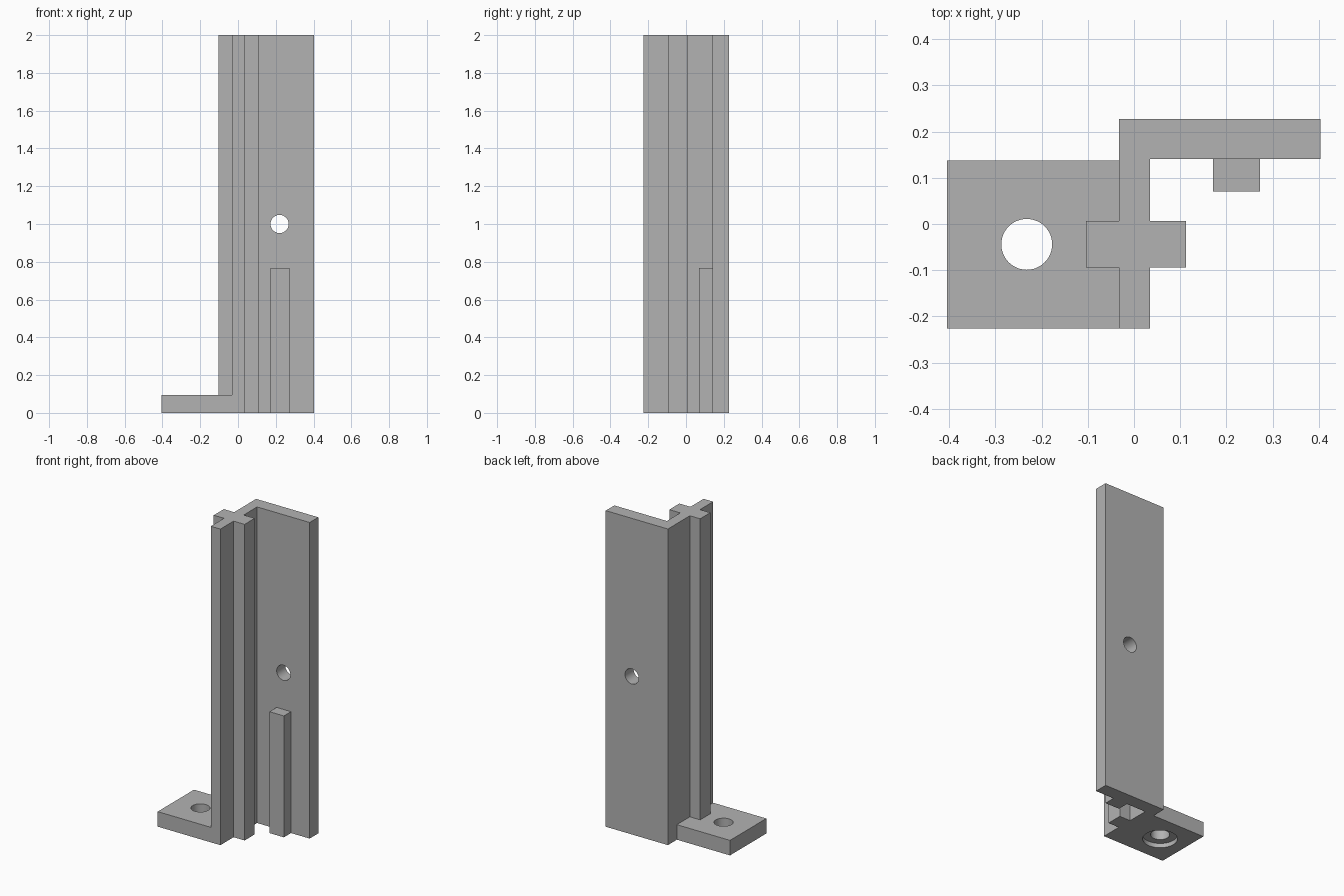
import bpy, bmesh
from mathutils import Matrix

if "Cube" in bpy.data.objects:
    bpy.data.objects.remove(bpy.data.objects["Cube"])

grey = bpy.data.materials.new("plain_grey")
grey.diffuse_color = (0.45, 0.45, 0.45, 1)
grey.use_nodes = True
grey.node_tree.nodes["Principled BSDF"].inputs["Base Color"].default_value = grey.diffuse_color


def make_object(name, bm):
    bmesh.ops.recalc_face_normals(bm, faces=bm.faces)
    mesh = bpy.data.meshes.new(name)
    bm.to_mesh(mesh)
    bm.free()
    mesh.materials.append(grey)
    obj = bpy.data.objects.new(name, mesh)
    bpy.context.collection.objects.link(obj)
    return obj


def prism(name, outline, z0, z1):
    bm = bmesh.new()
    face = bm.faces.new([bm.verts.new((x, y, z0)) for x, y in outline])
    top = bmesh.ops.extrude_face_region(bm, geom=[face])
    verts = [v for v in top["geom"] if isinstance(v, bmesh.types.BMVert)]
    bmesh.ops.translate(bm, verts=verts, vec=(0, 0, z1 - z0))
    return make_object(name, bm)


def box(name, x0, x1, y0, y1, z0, z1):
    return prism(name, [(x0, y0), (x1, y0), (x1, y1), (x0, y1)], z0, z1)


def cylinder(name, centre, radius, depth, axis="Z"):
    bm = bmesh.new()
    matrix = Matrix.Translation(centre)
    if axis == "Y":
        matrix = matrix @ Matrix.Rotation(1.5707963, 4, "X")
    bmesh.ops.create_cone(bm, cap_ends=True, segments=48, radius1=radius,
                          radius2=radius, depth=depth, matrix=matrix)
    return make_object(name, bm)


def combine(target, tool, operation):
    tool.hide_render = True
    mod = target.modifiers.new(tool.name, "BOOLEAN")
    mod.operation, mod.solver, mod.object = operation, "EXACT", tool
    bpy.context.view_layer.objects.active = target
    bpy.ops.object.modifier_apply(modifier=mod.name)
    bpy.data.objects.remove(tool)


# Tall extruded column: cross-shaped web joined to a wide back wall
bracket = prism("bracket", [
    (-0.032, -0.226), (0.035, -0.226), (0.035, -0.094), (0.112, -0.094),
    (0.112, 0.007), (0.035, 0.007), (0.035, 0.141), (0.403, 0.141),
    (0.403, 0.227), (-0.032, 0.227), (-0.032, 0.007), (-0.104, 0.007),
    (-0.104, -0.094), (-0.032, -0.094)], 0, 2)

# Foot plate and short rib on the wall
combine(bracket, box("foot_plate", -0.404, 0.0, -0.226, 0.137, 0, 0.095), "UNION")
combine(bracket, box("wall_rib", 0.171, 0.272, 0.07, 0.18, 0, 0.768), "UNION")

# Wall hole, foot hole and the shallow counterbore under the foot
combine(bracket, cylinder("wall_hole", (0.22, 0.184, 1.0), 0.048, 0.2, "Y"), "DIFFERENCE")
combine(bracket, cylinder("foot_hole", (-0.232, -0.044, 0.05), 0.055, 0.3), "DIFFERENCE")
combine(bracket, cylinder("foot_counterbore", (-0.232, -0.044, 0.0), 0.1, 0.056), "DIFFERENCE")

# Smooth hole walls, keep the edges sharp
bpy.ops.object.select_all(action="DESELECT")
bracket.select_set(True)
bpy.context.view_layer.objects.active = bracket
bpy.ops.object.shade_smooth_by_angle(angle=0.5)
